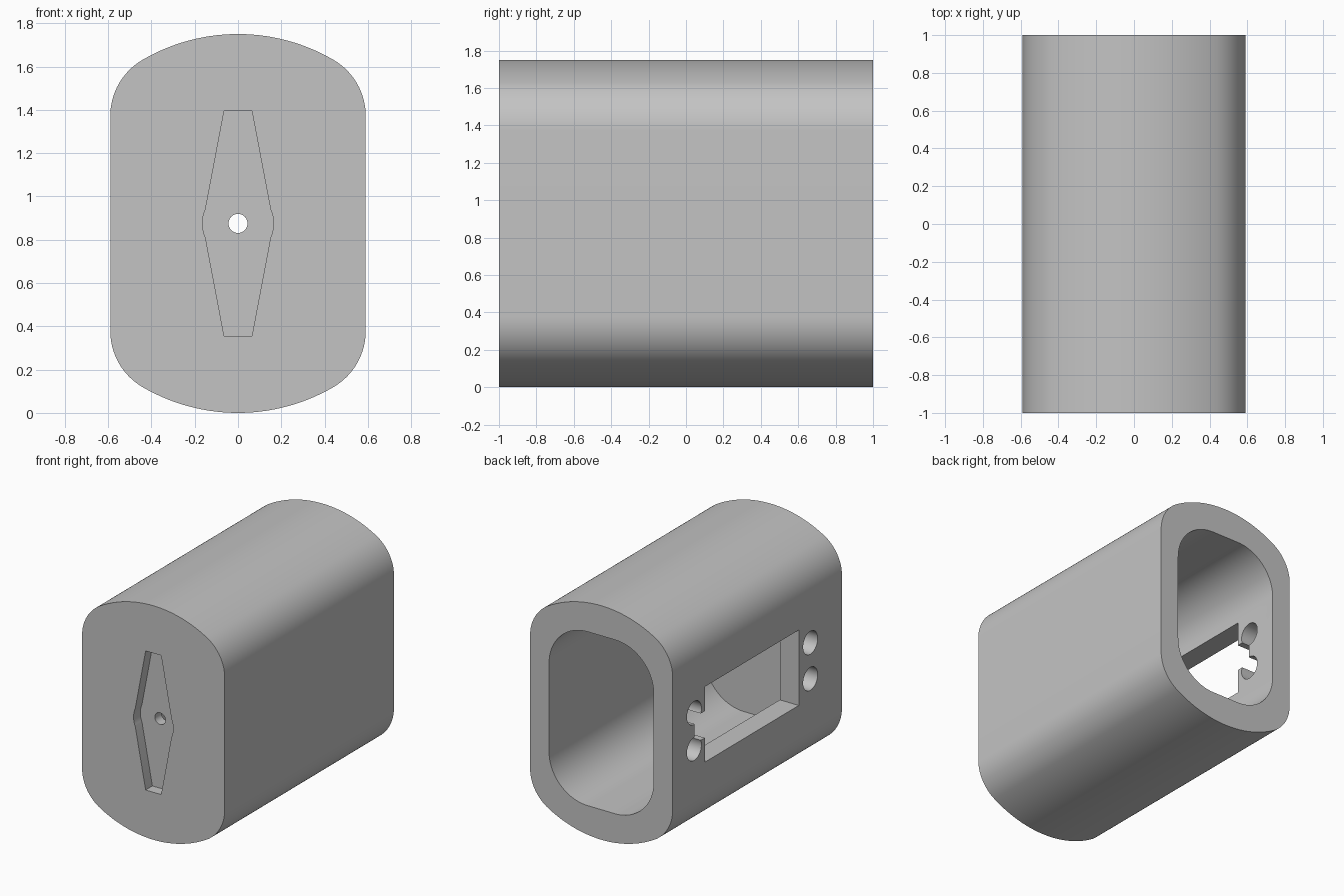
import bpy, bmesh
from math import sin, cos, pi, sqrt, atan2, asin

cube = bpy.data.objects.get("Cube")
if cube:
    bpy.data.objects.remove(cube, do_unlink=True)

MID = 0.875  # height of the housing axis

grey = bpy.data.materials.new("light_grey")
grey.use_nodes = True
grey.diffuse_color = (0.55, 0.55, 0.55, 1)
grey.node_tree.nodes["Principled BSDF"].inputs["Base Color"].default_value = (0.55, 0.55, 0.55, 1)


def arc(cx, cz, r, a0, a1, n):
    return [(cx + r * cos(a0 + (a1 - a0) * i / n), cz + r * sin(a0 + (a1 - a0) * i / n))
            for i in range(n + 1)]


def circle(cx, cz, r, n=40):
    return arc(cx, cz, r, 0, 2 * pi, n)[:-1]


def box(u0, u1, v0, v1):
    return [(u0, v0), (u1, v0), (u1, v1), (u0, v1)]


def four_fold(quarter):
    """Mirror a first-quadrant outline into a closed loop."""
    top = quarter + [(-u, v) for u, v in reversed(quarter)]
    loop = top + [(-u, -v) for u, v in top]
    return [p for i, p in enumerate(loop)
            if abs(p[0] - loop[i - 1][0]) + abs(p[1] - loop[i - 1][1]) > 1e-5]


def prism(name, outline, axis, a, b):
    """Extrude an outline (heights relative to MID) along x or y."""
    bm = bmesh.new()
    rings = []
    for d in (a, b):
        rings.append([bm.verts.new((u, d, v + MID) if axis == "y" else (d, u, v + MID))
                      for u, v in outline])
    bm.faces.new(rings[0])
    bm.faces.new(rings[1])
    n = len(outline)
    for i in range(n):
        j = (i + 1) % n
        bm.faces.new((rings[0][i], rings[0][j], rings[1][j], rings[1][i]))
    bmesh.ops.recalc_face_normals(bm, faces=bm.faces)
    mesh = bpy.data.meshes.new(name)
    bm.to_mesh(mesh)
    bm.free()
    mesh.materials.append(grey)
    ob = bpy.data.objects.new(name, mesh)
    bpy.context.collection.objects.link(ob)
    return ob


# Outer body: domed top and bottom, flat sides, rounded corners
half_w, dome, fillet = 0.59, MID, 0.30
fx = half_w - fillet
fz = sqrt((dome - fillet) ** 2 - fx ** 2)
join = atan2(fz, fx)
outer = four_fold(arc(fx, fz, fillet, 0, join, 16) + arc(0, 0, dome, join, pi / 2, 14)[1:])
housing = prism("housing", outer, "y", -1, 1)

# Cutters
wall, r = 0.157, 0.32
in_w, in_h = half_w - wall, 0.65
cavity = four_fold(arc(in_w - r, in_h - r, r, 0, pi / 2, 24))
horn_r = 0.164
a = asin(0.066 / horn_r)
horn = four_fold(arc(0, 0, horn_r, 0, a, 6) + [(0.064, 0.52)])

cutters = [
    prism("cavity_cutter", cavity, "y", -1 + wall, 1.2),
    prism("horn_recess_cutter", horn, "y", -1.2, -0.92),
    prism("shaft_hole_cutter", circle(0, 0, 0.044), "y", -1.1, -0.7),
    prism("window_cutter", box(-0.49, 0.62, -0.282, 0.282), "x", -0.8, -0.36),
    prism("cable_notch_cutter", box(0.55, 0.74, -0.10, 0.10), "x", -0.81, -0.35),
]
for y in (-0.627, 0.746):
    for z in (-0.135, 0.135):
        cutters.append(prism("screw_hole_cutter", circle(y, z, 0.086), "x", -0.82, -0.34))

bpy.ops.object.select_all(action="DESELECT")
bpy.context.view_layer.objects.active = housing
housing.select_set(True)
for cutter in cutters:
    cutter.hide_render = True
    mod = housing.modifiers.new("cut", "BOOLEAN")
    mod.operation = "DIFFERENCE"
    mod.solver = "EXACT"
    mod.object = cutter
    bpy.ops.object.modifier_apply(modifier=mod.name)
    bpy.data.objects.remove(cutter, do_unlink=True)

bpy.ops.object.shade_smooth_by_angle(angle=pi / 7)
